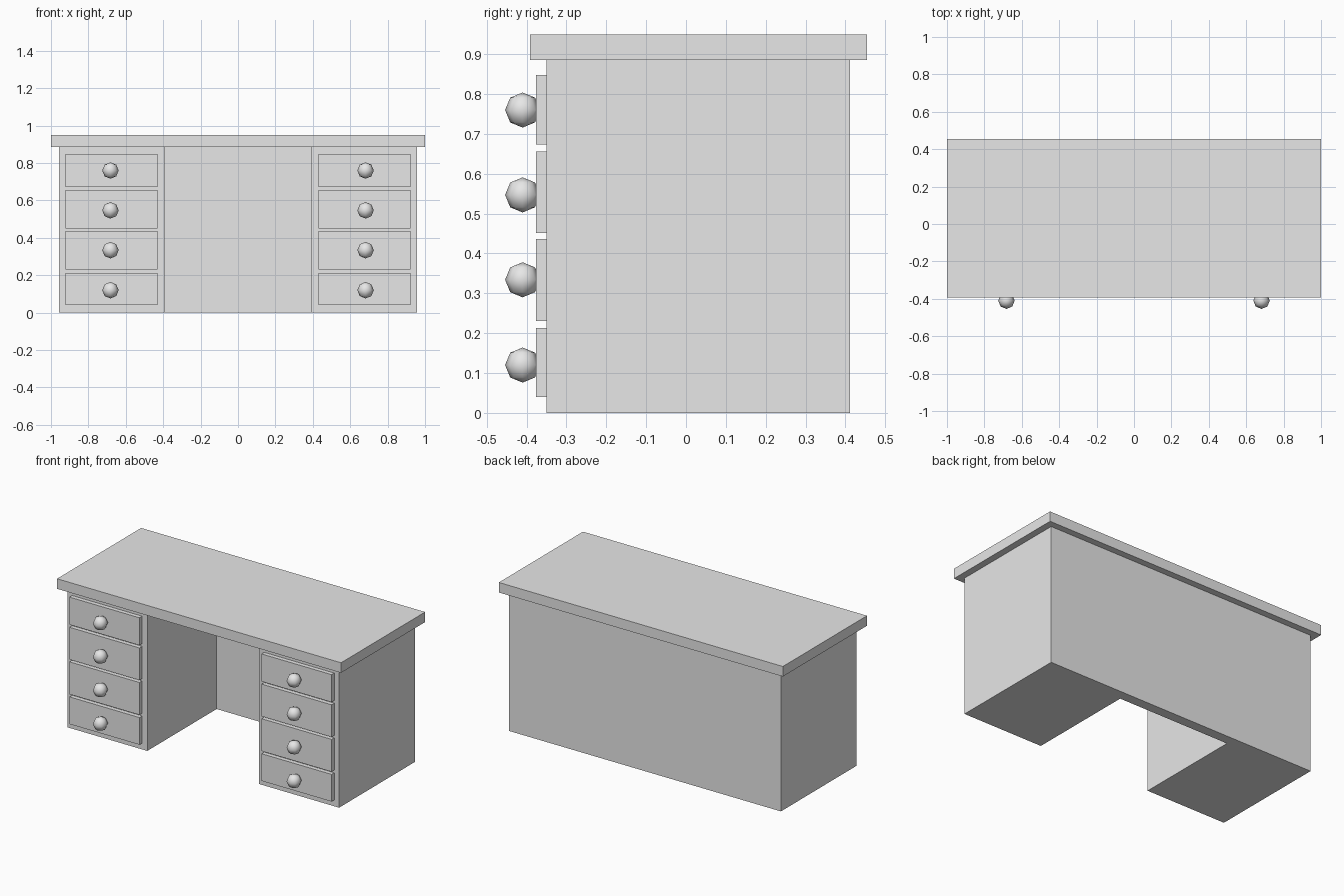
import bpy
import bmesh

cube = bpy.data.objects.get("Cube")
if cube:
    bpy.data.objects.remove(cube, do_unlink=True)

GREY = (0.8, 0.8, 0.8, 1.0)
grey = bpy.data.materials.new("light_grey")
grey.use_nodes = True
grey.diffuse_color = GREY
grey.node_tree.nodes["Principled BSDF"].inputs["Base Color"].default_value = GREY


def add_object(name, bm):
    bmesh.ops.recalc_face_normals(bm, faces=bm.faces)
    mesh = bpy.data.meshes.new(name)
    bm.to_mesh(mesh)
    bm.free()
    mesh.materials.append(grey)
    obj = bpy.data.objects.new(name, mesh)
    bpy.context.collection.objects.link(obj)
    return obj


def add_prism(name, plan, bottom, top):
    """Extrude a plan outline from one height to another."""
    bm = bmesh.new()
    base = bm.faces.new([bm.verts.new((x, y, bottom)) for x, y in plan])
    grown = bmesh.ops.extrude_face_region(bm, geom=[base], use_keep_orig=True)
    verts = [v for v in grown["geom"] if isinstance(v, bmesh.types.BMVert)]
    bmesh.ops.translate(bm, verts=verts, vec=(0, 0, top - bottom))
    return add_object(name, bm)


def rectangle(x0, x1, y0, y1):
    return [(x0, y0), (x1, y0), (x1, y1), (x0, y1)]


def add_knob(name, location, radius):
    bm = bmesh.new()
    bmesh.ops.create_uvsphere(bm, u_segments=8, v_segments=4, radius=radius)
    bmesh.ops.translate(bm, verts=bm.verts, vec=location)
    for face in bm.faces:
        face.smooth = True
    return add_object(name, bm)


# Body: two pedestals joined by a back panel, as one U-shaped plan
OUTER, INNER = 0.957, 0.394
FRONT, BACK, PANEL = -0.35, 0.412, 0.348
half = [(INNER, PANEL), (INNER, FRONT), (OUTER, FRONT), (OUTER, BACK)]
plan = half + [(-x, y) for x, y in reversed(half)]
TOP_BOTTOM = 0.886
add_prism("desk_body", plan, 0, TOP_BOTTOM)

# Overhanging desk top
add_prism("desk_top", rectangle(-1, 1, -0.392, 0.454), TOP_BOTTOM, 0.95)

# Drawer fronts and knobs: bottom, top and knob height of each drawer
drawers = [(0.04, 0.213, 0.12), (0.23, 0.436, 0.334),
           (0.451, 0.656, 0.547), (0.673, 0.848, 0.76)]
for side, sign in (("left", 1), ("right", -1)):
    for i, (low, high, knob_z) in enumerate(drawers, 1):
        x0, x1 = sorted((sign * 0.43, sign * 0.923))
        add_prism(f"{side}_drawer_{i}", rectangle(x0, x1, -0.377, FRONT), low, high)
        add_knob(f"{side}_knob_{i}", (sign * 0.682, -0.41, knob_z), 0.044)
